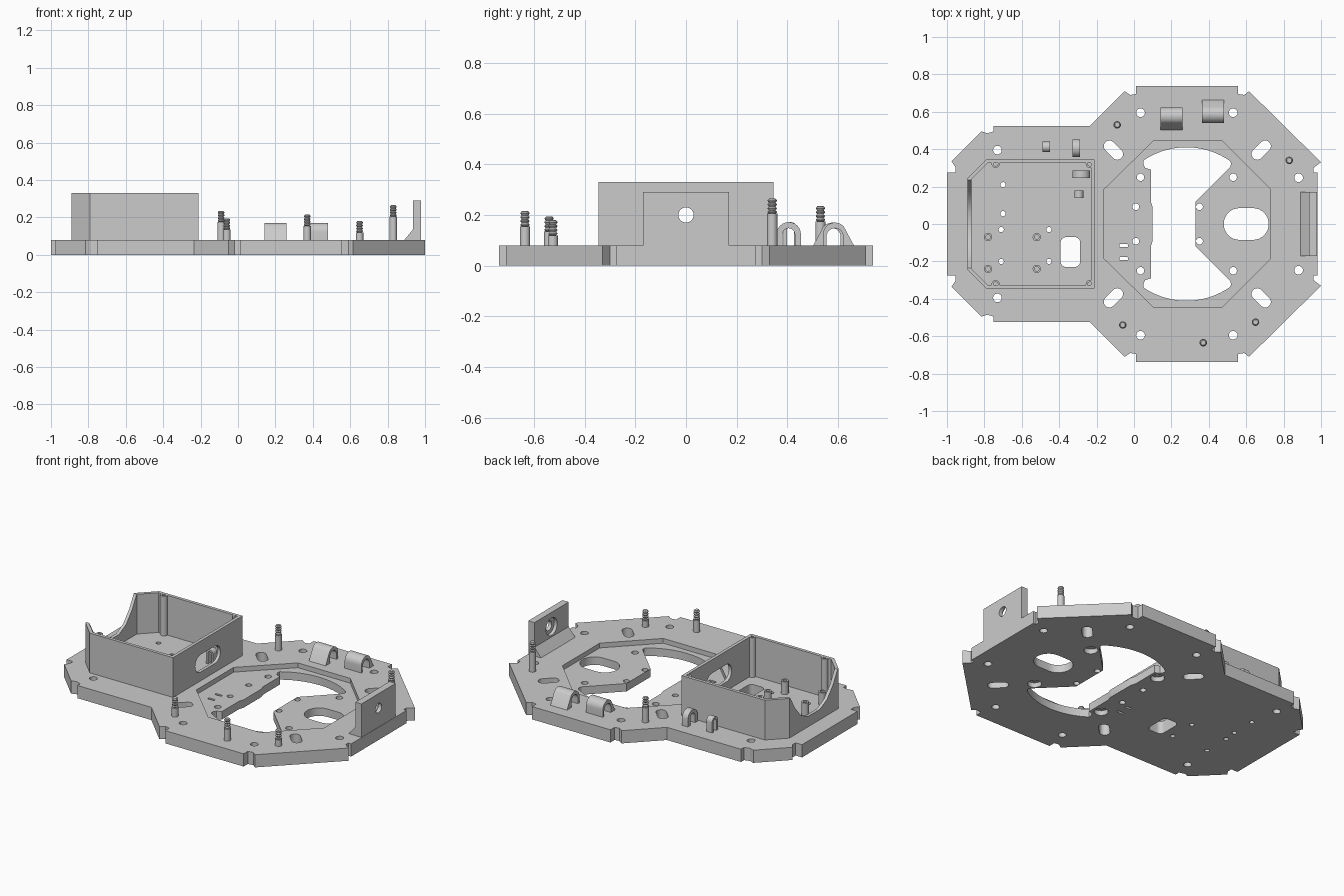
import bpy, bmesh, math
from mathutils import Matrix, Vector

old = bpy.data.objects.get("Cube")
if old:
    bpy.data.objects.remove(old)

# One plain printed-plastic material
GREY = (0.6, 0.6, 0.6, 1)
grey = bpy.data.materials.new("light grey plastic")
grey.use_nodes = True
grey.diffuse_color = GREY
grey.node_tree.nodes["Principled BSDF"].inputs["Base Color"].default_value = GREY


def finish(name, bm):
    bmesh.ops.recalc_face_normals(bm, faces=bm.faces)
    mesh = bpy.data.meshes.new(name)
    bm.to_mesh(mesh)
    bm.free()
    mesh.materials.append(grey)
    ob = bpy.data.objects.new(name, mesh)
    bpy.context.scene.collection.objects.link(ob)
    return ob


def activate(ob):
    bpy.ops.object.select_all(action='DESELECT')
    ob.select_set(True)
    bpy.context.view_layer.objects.active = ob


def smooth(ob):
    activate(ob)
    bpy.ops.object.shade_smooth_by_angle(angle=math.radians(30))


def prisms(name, outlines, low, high, axis='z'):
    """Extrude outlines along z (drawn in x, y) or along x (drawn in y, z)."""
    bm = bmesh.new()
    for pts in outlines:
        place = (lambda a, b, t: (a, b, t)) if axis == 'z' else (lambda a, b, t: (t, a, b))
        face = bm.faces.new([bm.verts.new(place(a, b, low)) for a, b in pts])
        side = bmesh.ops.extrude_face_region(bm, geom=[face])
        moved = [v for v in side["geom"] if isinstance(v, bmesh.types.BMVert)]
        bmesh.ops.translate(bm, verts=moved, vec=place(0, 0, high - low))
    return finish(name, bm)


def cut(ob, cutter):
    cutter.hide_render = True
    activate(ob)
    mod = ob.modifiers.new("cut", 'BOOLEAN')
    mod.operation = 'DIFFERENCE'
    mod.solver = 'EXACT'
    mod.object = cutter
    bpy.ops.object.modifier_apply(modifier=mod.name)
    bpy.data.objects.remove(cutter)


def arc(cx, cy, r, start, end, n=12):
    angles = [math.radians(start + (end - start) * i / n) for i in range(n + 1)]
    return [(cx + r * math.cos(a), cy + r * math.sin(a)) for a in angles]


def circle(x, y, r):
    return arc(x, y, r, 0, 360, 24)[:-1]


def rounded(x, y, w, h, r, turn=0):
    """Rounded rectangle; r just under half the width makes a slot."""
    pts = []
    for i, (sx, sy) in enumerate(((1, 1), (-1, 1), (-1, -1), (1, -1))):
        pts += arc(sx * (w / 2 - r), sy * (h / 2 - r), r, 90 * i, 90 * i + 90, 8)
    rot = Matrix.Rotation(math.radians(turn), 2)
    return [tuple(rot @ Vector(p) + Vector((x, y))) for p in pts]


def mirrored(half):
    return half + [(x, -y) for x, y in reversed(half)]


def lathe(name, x, y, profile):
    bm = bmesh.new()
    verts = [bm.verts.new((r, 0, z)) for r, z in profile]
    edges = [bm.edges.new(pair) for pair in zip(verts, verts[1:])]
    bmesh.ops.spin(bm, geom=verts + edges, axis=(0, 0, 1), cent=(0, 0, 0),
                   angle=math.tau, steps=20)
    bmesh.ops.remove_doubles(bm, verts=bm.verts, dist=0.0001)
    bmesh.ops.translate(bm, verts=bm.verts, vec=(x, y, 0))
    smooth(finish(name, bm))


TOP = 0.08      # top of the base plate
FLOOR = 0.05    # floor of the octagonal recess
RIM = 0.33      # top of the box
BOTH = (-1, 1)

# Base plate with notched corners
plate = prisms("base_plate", [mirrored([
    (-1, .275), (-.955, .275), (-.955, .305), (-.975, .335), (-.815, .495),
    (-.785, .485), (-.75, .495), (-.75, .525), (-.235, .525), (-.05, .71),
    (-.02, .69), (.01, .695), (.01, .737), (.555, .737), (.555, .695),
    (.59, .69), (.615, .71), (1, .33), (.96, .3), (.96, .275), (.98, .275)])], 0, TOP)

# Octagonal recess
cut(plate, prisms("recess_cutter", [mirrored(
    [(-.16, .185), (.105, .445), (.47, .445), (.73, .185)])], FLOOR, 0.2))

# Large opening around the tongue, plus every slot and hole
opening = mirrored([(.1, .09), (.09, .12), (.09, .29), (.06, .3), (.05, .32)]
                   + arc(.28, 0, .41, 124, 56, 20)
                   + [(.52, .325), (.515, .305), (.33, .12)])
holes = [opening, rounded(.6, 0, .24, .17, .084),
         rounded(-.34, -.15, .105, .16, .03)]
holes += [rounded(-.055, y, .045, .015, .003) for y in (-.115, -.185)]
for s in BOTH:
    holes += [rounded(-.11, s * .395, .12, .06, .029, -s * 45),
              rounded(.68, s * .395, .12, .06, .029, s * 45)]
    holes += [circle(x, s * y, .023) for x, y in
              ((.035, .595), (.53, .595), (.88, .247), (-.73, .395))]
    holes += [circle(x, s * .25, .02) for x in (.035, .53)]
    holes += [circle(x, s * .092, .018) for x in (.01, .35)]
holes += [circle(x, y, .014) for x in (-.71, -.455) for y in (-.03, -.2)]
holes += [circle(-.7, y, .014) for y in (.21, .055)]
cut(plate, prisms("hole_cutter", holes, -.1, .2))

# Bolt head pockets underneath
cut(plate, prisms("pocket_cutter", [circle(x, s * .25, .04)
                                    for x in (.035, .53) for s in BOTH], -.1, .03))
smooth(plate)

# Open electronics box with chamfered rear corners
box = prisms("box_walls", [mirrored([(-.89, .245), (-.79, .345), (-.21, .345)])], TOP, RIM)
cut(box, prisms("inside_cutter", [mirrored([(-.87, .237), (-.782, .325), (-.23, .325)])], 0, 1))
dip = [(.235, .4), (.235, RIM), (.19, .25), (.13, .18), (.06, .145)]
cut(box, prisms("dip_cutter", [dip + [(-y, z) for y, z in reversed(dip)]], -.95, -.86, 'x'))
cut(box, prisms("cable_slot_cutter", [rounded(0, .19, .25, .11, .054)], -.3, -.1, 'x'))
smooth(box)


def hollow_post(name, x, y, top):
    lathe(name, x, y, [(.022, TOP), (.022, top), (.012, top),
                       (.012, top - .04), (0, top - .04)])


# Lid screw posts in the box corners and circuit board standoffs
for x in (-.74, -.236):
    for s in BOTH:
        hollow_post("lid_post", x, s * .322, RIM)
for x in (-.78, -.52):
    for y in (-.07, -.24):
        hollow_post("board_standoff", x, y, .16)

# Threaded pins
for x, y, top in ((-.09, .53, .235), (.83, .34, .265), (-.06, -.54, .195),
                  (.65, -.525, .18), (.37, -.635, .215)):
    neck = top - .06
    profile = [(.02, TOP), (.02, neck), (.013, neck)]
    for i in range(4):
        z = neck + .015 * i
        profile += [(.018, z + .005), (.018, z + .008), (.013, z + .013)]
    lathe("threaded_pin", x, y, profile + [(.013, top), (0, top)])

# Upright bracket with gusset foot, bored and counterbored
gusset = prisms("end_bracket", [[(-.17, TOP), (.17, TOP), (.17, .29), (-.17, .29)]],
                .935, .978, 'x')
cut(gusset, prisms("bore_cutter", [circle(0, .2, .03)], .9, 1.1, 'x'))
cut(gusset, prisms("counterbore_cutter", [circle(0, .2, .055)], .9, .955, 'x'))
smooth(gusset)
bm = bmesh.new()
foot = bm.faces.new([bm.verts.new((x, -.17, z)) for x, z in
                     ((.89, TOP), (.935, TOP), (.935, .135))])
grown = bmesh.ops.extrude_face_region(bm, geom=[foot])["geom"]
bmesh.ops.translate(bm, vec=(0, .34, 0),
                    verts=[v for v in grown if isinstance(v, bmesh.types.BMVert)])
finish("bracket_foot", bm)

# Pair of cable arches, each with one sloping side
for x, y, s in ((.2, .577, -1), (.422, .587, 1)):
    pts = [(-.047, TOP)] + arc(0, .123, .047, 180, 40) + [(.075, TOP), (.033, TOP)]
    pts += arc(0, .115, .033, 0, 180) + [(-.033, TOP)]
    smooth(prisms("cable_arch", [[(y + s * a, z) for a, z in pts]], x - .058, x + .058, 'x'))

# Small wire hooks behind and inside the box
for x, y, r, turn in ((-.31, .405, .048, 0), (-.47, .412, .028, 0),
                      (-.282, .265, .048, 90), (-.295, .16, .024, 90)):
    pts = [(-r, TOP)] + arc(0, .172 - r, r, 180, 0) + [(r, TOP), (r * .5, TOP)]
    pts += arc(0, .172 - r, r * .5, 0, 180) + [(-r * .5, TOP)]
    hook = prisms("wire_hook", [pts], -.02, .02, 'x')
    hook.data.transform(Matrix.Translation((x, y, 0))
                        @ Matrix.Rotation(math.radians(turn), 4, 'Z'))
    smooth(hook)
